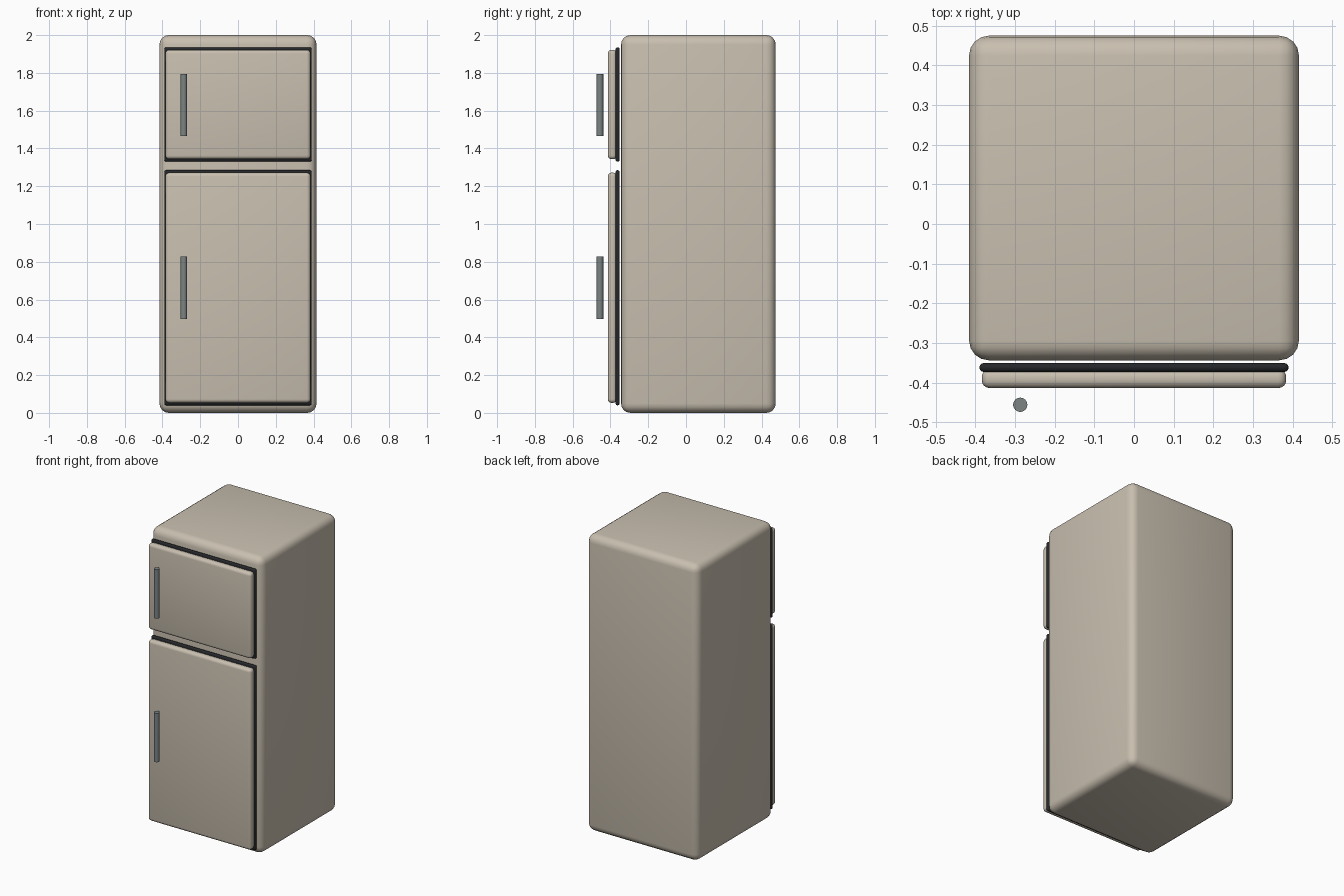
import bpy, math

if "Cube" in bpy.data.objects:
    bpy.data.objects.remove(bpy.data.objects["Cube"])


def material(name, rgb):
    m = bpy.data.materials.new(name)
    m.diffuse_color = (*rgb, 1)
    m.use_nodes = True
    m.node_tree.nodes["Principled BSDF"].inputs["Base Color"].default_value = m.diffuse_color
    return m


cream = material("cream_enamel", (0.58, 0.52, 0.43))
rubber = material("dark_rubber", (0.018, 0.02, 0.023))
metal = material("grey_metal", (0.20, 0.23, 0.23))


def finish(obj, name, mat):
    obj.name = name
    obj.data.materials.append(mat)
    bpy.ops.object.shade_smooth_by_angle(angle=math.radians(40))


def rounded_box(name, x, y, z, radius, segments, mat):
    """Box from (min, max) ranges with rounded edges."""
    ranges = (x, y, z)
    bpy.ops.mesh.primitive_cube_add(size=1, location=[(a + b) / 2 for a, b in ranges])
    obj = bpy.context.object
    obj.scale = [b - a for a, b in ranges]
    bpy.ops.object.transform_apply(location=False, rotation=False, scale=True)
    bevel = obj.modifiers.new("rounding", 'BEVEL')
    bevel.width = radius
    bevel.segments = segments
    bevel.limit_method = 'NONE'
    bpy.ops.object.modifier_apply(modifier=bevel.name)
    finish(obj, name, mat)


def handle(name, z0, z1):
    bpy.ops.mesh.primitive_cylinder_add(vertices=24, radius=0.018, depth=z1 - z0,
                                        location=(-0.287, -0.456, (z0 + z1) / 2))
    finish(bpy.context.object, name, metal)


# Cabinet
rounded_box("cabinet", (-0.416, 0.416), (-0.344, 0.475), (0, 2), 0.05, 4, cream)

# Seal, door panel and handle for each compartment
for part, z0, z1, h0, h1 in (("freezer", 1.33, 1.935, 1.465, 1.795),
                             ("fridge", 0.04, 1.285, 0.497, 0.827)):
    rounded_box(part + "_seal", (-0.39, 0.39), (-0.373, -0.351), (z0, z1), 0.0105, 3, rubber)
    rounded_box(part + "_door", (-0.384, 0.384), (-0.414, -0.366),
                (z0 + 0.013, z1 - 0.013), 0.02, 4, cream)
    handle(part + "_handle", h0, h1)
